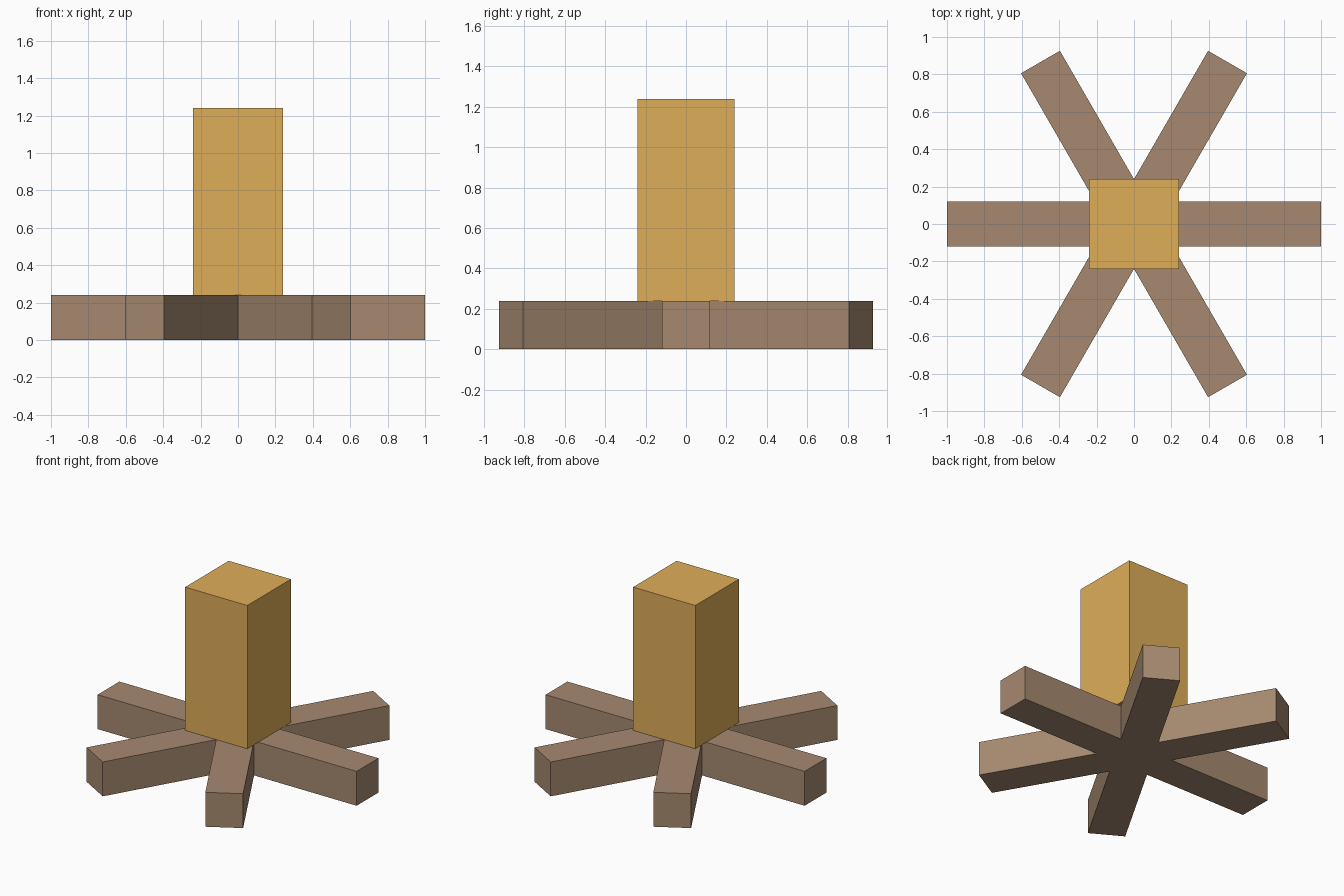
import bpy, bmesh
from math import radians
from mathutils import Matrix, Vector

if "Cube" in bpy.data.objects:
    bpy.data.objects.remove(bpy.data.objects["Cube"])


def prism(name, outline, z0, z1, color):
    """Extrude a flat outline from z0 to z1."""
    bm = bmesh.new()
    face = bm.faces.new([bm.verts.new((p[0], p[1], z0)) for p in outline])
    top = bmesh.ops.extrude_face_region(bm, geom=[face], use_keep_orig=True)["geom"]
    verts = [g for g in top if isinstance(g, bmesh.types.BMVert)]
    bmesh.ops.translate(bm, verts=verts, vec=(0, 0, z1 - z0))
    bmesh.ops.recalc_face_normals(bm, faces=bm.faces)
    mesh = bpy.data.meshes.new(name)
    bm.to_mesh(mesh)
    bm.free()
    mat = bpy.data.materials.new(name + "_color")
    mat.diffuse_color = (*color, 1)
    mat.use_nodes = True
    mat.node_tree.nodes["Principled BSDF"].inputs["Base Color"].default_value = mat.diffuse_color
    mesh.materials.append(mat)
    obj = bpy.data.objects.new(name, mesh)
    bpy.context.collection.objects.link(obj)
    return obj


# Six-armed base: each arm adds its two end corners and one inner corner
HALF = 0.12
star = []
for k in range(6):
    rot = Matrix.Rotation(radians(60 * k), 2)
    for p in ((1, -HALF), (1, HALF), (HALF * 3 ** 0.5, HALF)):
        star.append(rot @ Vector(p))
prism("crossed_log_base", star, 0, 0.24, (0.38, 0.25, 0.16))

# Square block standing on the base
w = 0.24
prism("center_block", [(-w, -w), (w, -w), (w, w), (-w, w)], 0.24, 1.24, (0.73, 0.42, 0.10))
